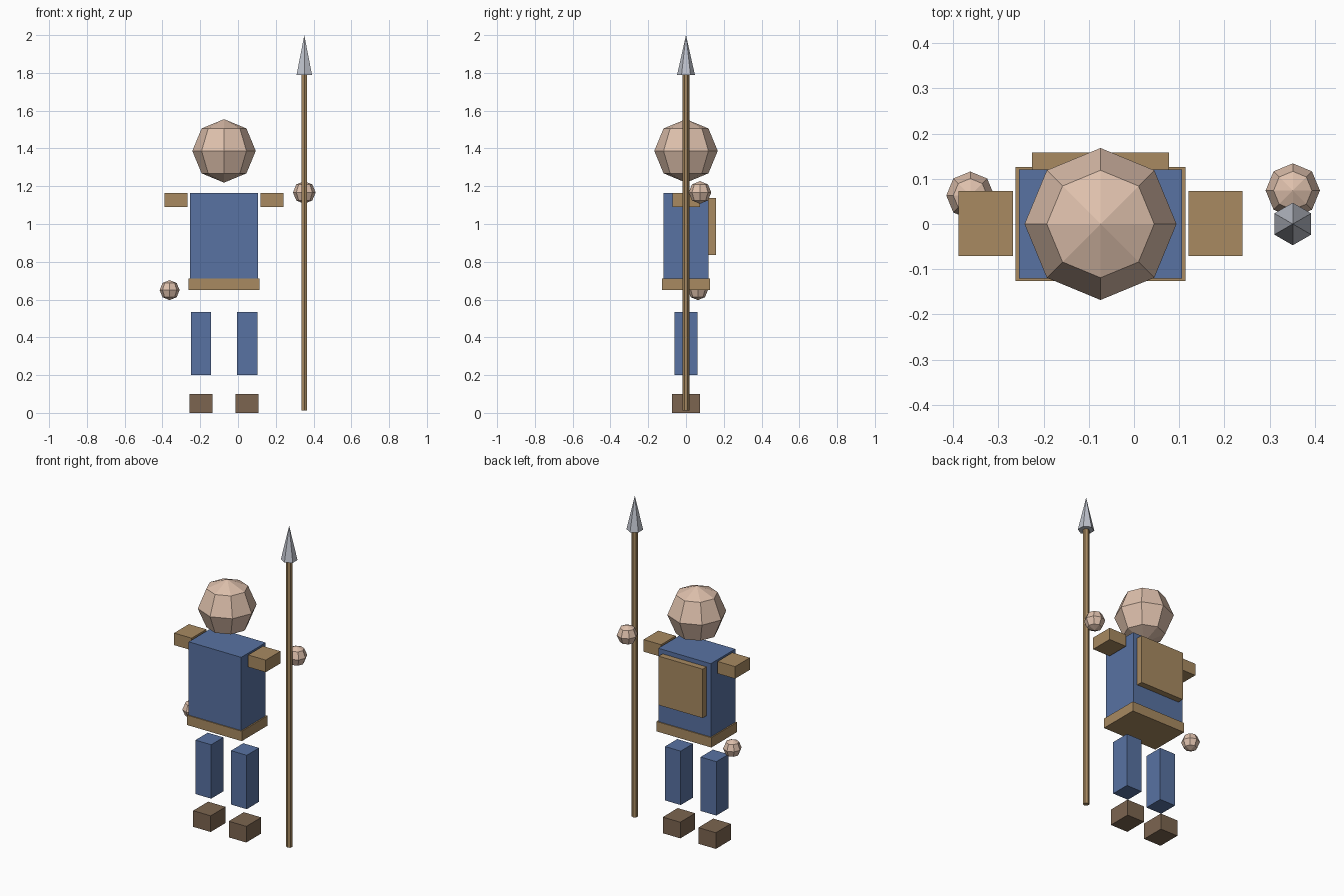
import bpy
import math

if "Cube" in bpy.data.objects:
    bpy.data.objects.remove(bpy.data.objects["Cube"])


def srgb(r, g, b):
    conv = lambda c: c / 12.92 if c <= 0.04045 else ((c + 0.055) / 1.055) ** 2.4
    return [conv(v / 255) for v in (r, g, b)] + [1.0]


def material(name, *rgb):
    m = bpy.data.materials.new(name)
    m.diffuse_color = srgb(*rgb)
    m.use_nodes = True
    m.node_tree.nodes["Principled BSDF"].inputs["Base Color"].default_value = m.diffuse_color
    return m


BLUE = material("blue_cloth", 88, 114, 162)
LEATHER = material("tan_leather", 168, 138, 97)
BOOT = material("brown_boot", 124, 101, 80)
SKIN = material("skin", 222, 192, 172)
STEEL = material("steel", 190, 194, 204)


def finish(name, mat):
    obj = bpy.context.object
    obj.name = name
    obj.data.materials.append(mat)
    return obj


def box(name, mat, x, y, z):
    """Box from (min, max) ranges on each axis."""
    bpy.ops.mesh.primitive_cube_add(size=1, location=[sum(r) / 2 for r in (x, y, z)])
    obj = finish(name, mat)
    obj.scale = [r[1] - r[0] for r in (x, y, z)]
    return obj


def ball(name, radius, loc):
    bpy.ops.mesh.primitive_uv_sphere_add(segments=8, ring_count=4, radius=radius, location=loc)
    return finish(name, SKIN)


def hex_rod(name, mat, r_low, r_top, z0, z1):
    bpy.ops.mesh.primitive_cone_add(vertices=6, radius1=r_low, radius2=r_top, depth=z1 - z0,
                                    location=(0.351, 0, (z0 + z1) / 2))
    return finish(name, mat)


MID = -0.074  # body centre line

# Head and hands
ball("head", 0.168, (MID, 0, 1.387))
ball("raised_hand", 0.06, (0.351, 0.074, 1.167))
ball("lowered_hand", 0.053, (-0.362, 0.063, 0.65))

# Torso, belt and backpack
box("torso", BLUE, (MID - 0.18, MID + 0.18), (-0.12, 0.12), (0.69, 1.165))
box("belt", LEATHER, (MID - 0.188, MID + 0.188), (-0.126, 0.126), (0.65, 0.711))
box("backpack", LEATHER, (MID - 0.151, MID + 0.151), (0.118, 0.158), (0.835, 1.138))

# Shoulder pads, legs and boots on both sides
for side, s in (("left", -1), ("right", 1)):
    def span(centre, half):
        c = MID + s * centre
        return (c - half, c + half)
    box(side + "_shoulder_pad", LEATHER, span(0.254, 0.06), (-0.071, 0.073), (1.09, 1.165))
    box(side + "_leg", BLUE, span(0.122, 0.054), (-0.06, 0.06), (0.2, 0.534))
    box(side + "_boot", BOOT, span(0.122, 0.06), (-0.073, 0.073), (0.0, 0.1))

# Spear
hex_rod("spear_shaft", LEATHER, 0.018, 0.018, 0.012, 1.8)
hex_rod("spear_head", STEEL, 0.047, 0.0, 1.79, 2.0)
